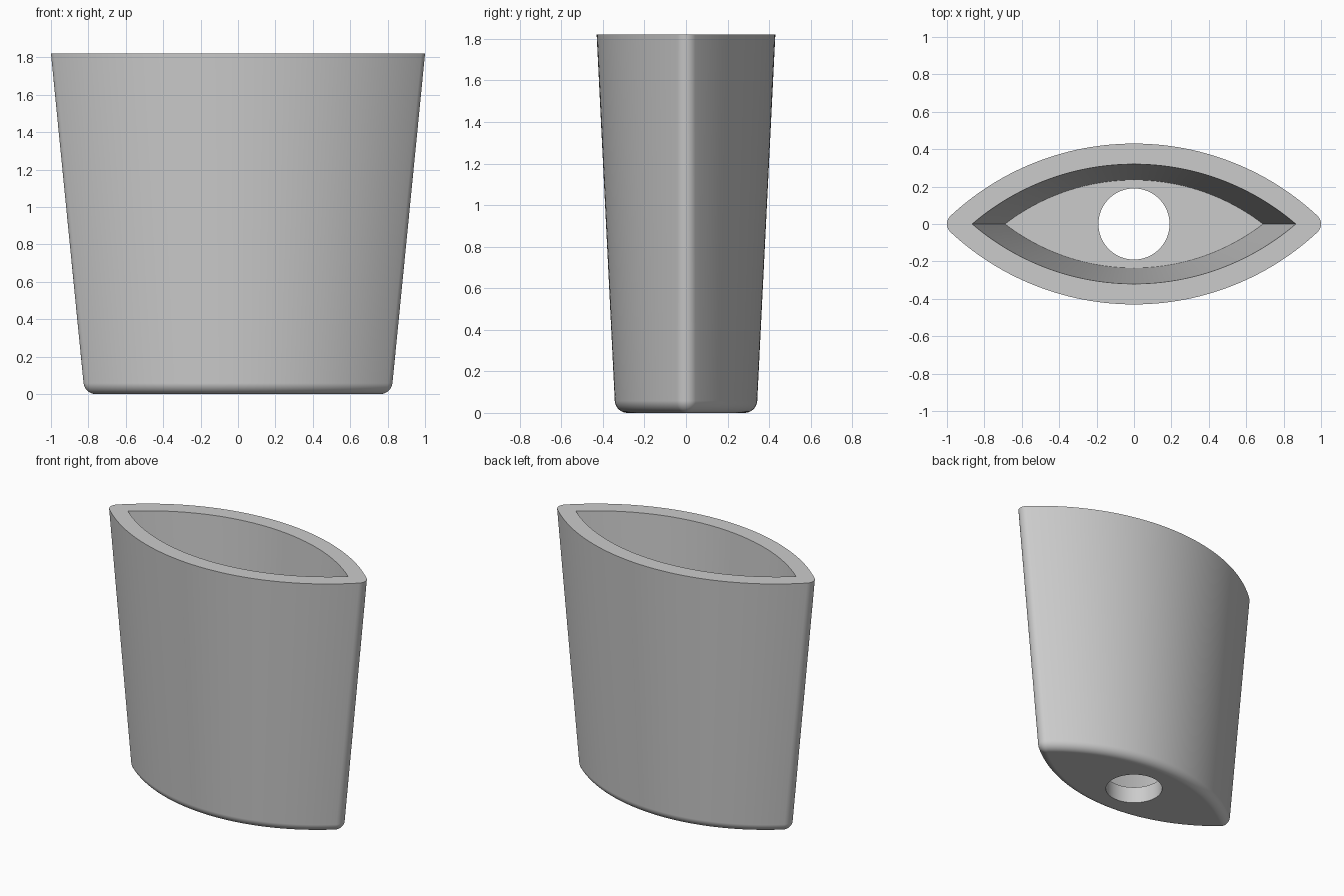
import bpy
import bmesh
from math import atan2, cos, pi, sin

cube = bpy.data.objects.get("Cube")
if cube:
    bpy.data.objects.remove(cube, do_unlink=True)

HEIGHT, FLOOR, FILLET, HOLE = 1.82, 0.12, 0.058, 0.19
SIDE_STEPS, TIP_STEPS, FILLET_STEPS = 56, 8, 9

grey = bpy.data.materials.new("light grey")
grey.use_nodes = True
colour = (0.6, 0.6, 0.6, 1)
grey.diffuse_color = colour
grey.node_tree.nodes["Principled BSDF"].inputs["Base Color"].default_value = colour


def lens(a, b, r, z):
    """Pointed oval of half-length a and half-width b, with tips of radius r."""
    c = a - r
    big = (c * c + b * b - r * r) / (2 * (b - r))
    phi = atan2(big - b, c)
    half = []
    for i in range(TIP_STEPS):
        t = -phi + 2 * phi * i / TIP_STEPS
        half.append((c + r * cos(t), r * sin(t)))
    for i in range(SIDE_STEPS):
        t = phi + (pi - 2 * phi) * i / SIDE_STEPS
        half.append((big * cos(t), big * sin(t) - (big - b)))
    return [(s * x, s * y, z) for s in (1, -1) for x, y in half]


def outer(z, inset=0.0):
    k = z / HEIGHT
    return lens(0.82 + 0.18 * k - inset, 0.34 + 0.09 * k - inset, 0.06 - inset, z)


# Rings run from the hole, across the base, up the outside and down the inside
fillet = []
for i in range(FILLET_STEPS + 1):
    t = pi / 2 * (1 - i / FILLET_STEPS)
    fillet.append(outer(FILLET * (1 - sin(t)), FILLET * (1 - cos(t))))
angles = [atan2(y, x) for x, y, z in fillet[0]]
hole_low, hole_high = [[(HOLE * cos(t), HOLE * sin(t), z) for t in angles]
                       for z in (0, FLOOR)]
rings = [hole_low] + fillet + [
    outer(HEIGHT),
    lens(0.865, 0.32, 0, HEIGHT),
    lens(0.69, 0.235, 0, FLOOR),
    hole_high,
]

# Tapered cup with a drain hole, closed into one solid skin
bm = bmesh.new()
loops = [[bm.verts.new(p) for p in ring] for ring in rings]
for low, high in zip(loops, loops[1:] + loops[:1]):
    for i in range(len(low)):
        j = (i + 1) % len(low)
        bm.faces.new((low[i], low[j], high[j], high[i]))
bmesh.ops.remove_doubles(bm, verts=bm.verts, dist=0.00001)
bmesh.ops.recalc_face_normals(bm, faces=bm.faces)
mesh = bpy.data.meshes.new("tapered_cup")
bm.to_mesh(mesh)
bm.free()
mesh.materials.append(grey)
cup = bpy.data.objects.new("tapered_cup", mesh)
bpy.context.collection.objects.link(cup)

# Smooth walls with crisp rim, hole and inner corners
bpy.ops.object.select_all(action="DESELECT")
cup.select_set(True)
bpy.context.view_layer.objects.active = cup
bpy.ops.object.shade_smooth_by_angle(angle=pi / 6)
weighted = cup.modifiers.new("even_shading", "WEIGHTED_NORMAL")
weighted.keep_sharp = True
